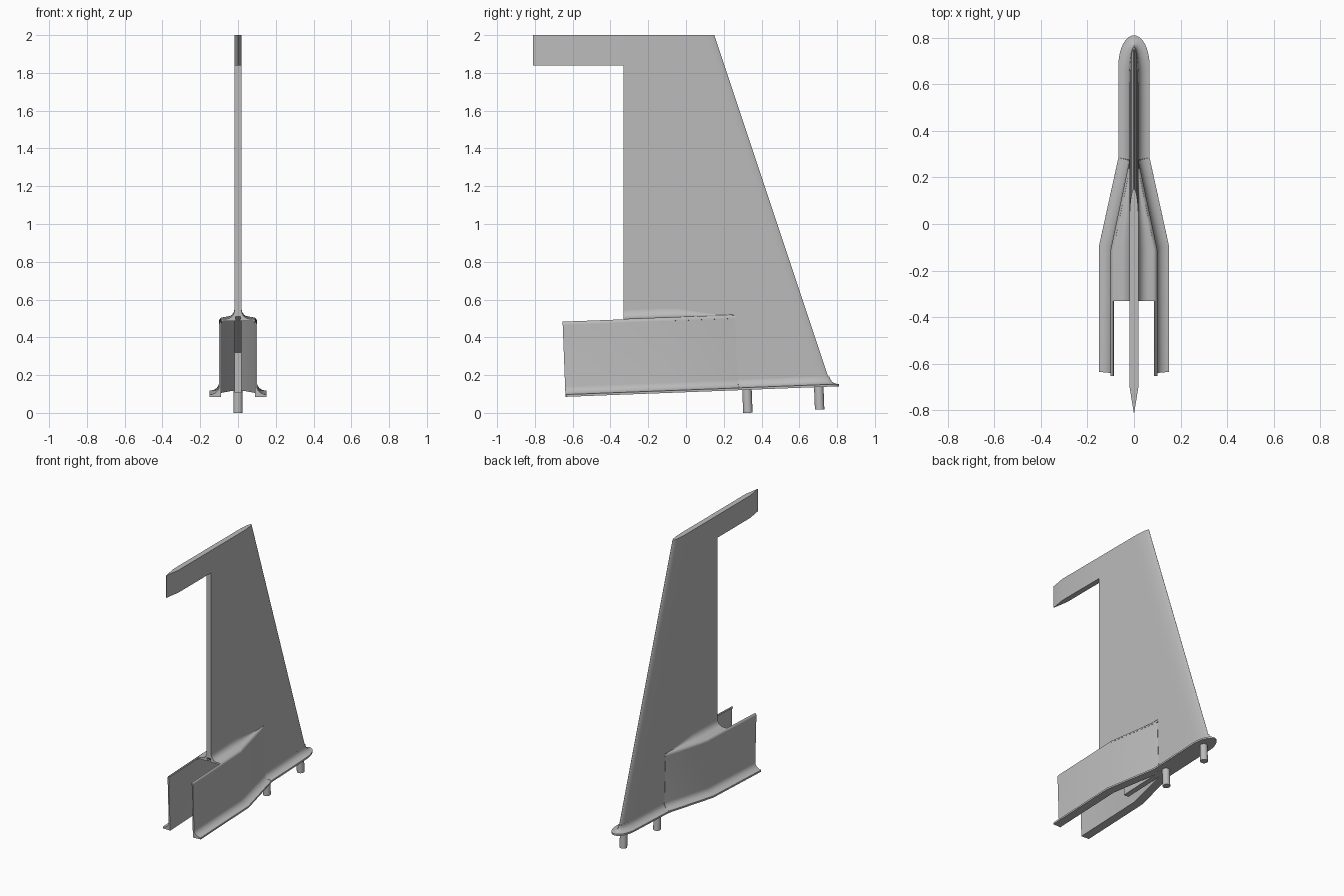
import bpy, bmesh, math
from mathutils import Vector

cube = bpy.data.objects.get("Cube")
if cube:
    bpy.data.objects.remove(cube, do_unlink=True)

grey = bpy.data.materials.new("light_grey")
grey.use_nodes = True
grey.diffuse_color = (0.5, 0.5, 0.5, 1)
grey.node_tree.nodes["Principled BSDF"].inputs["Base Color"].default_value = (0.5, 0.5, 0.5, 1)

SLOPE = 0.0385   # the base rises towards the back
T = 0.019        # half thickness of the fin


def base_z(y):
    return 0.085 + SLOPE * (y + 0.64)


def top_z(y):
    return 0.485 + SLOPE * (y + 0.65)


def loft(name, rings, mirror=False):
    """Skin closed rings of equal length and cap both ends."""
    bm = bmesh.new()
    rows = [[bm.verts.new(p) for p in ring] for ring in rings]
    n = len(rows[0])
    for a, b in zip(rows, rows[1:]):
        for i in range(n):
            j = (i + 1) % n
            bm.faces.new((a[i], a[j], b[j], b[i]))
    bm.faces.new(rows[0][::-1])
    bm.faces.new(rows[-1])
    if mirror:
        twin = bmesh.ops.duplicate(bm, geom=bm.verts[:] + bm.edges[:] + bm.faces[:])["geom"]
        for v in twin:
            if isinstance(v, bmesh.types.BMVert):
                v.co.x *= -1
    bmesh.ops.remove_doubles(bm, verts=bm.verts[:], dist=1e-5)
    bmesh.ops.recalc_face_normals(bm, faces=bm.faces[:])
    mesh = bpy.data.meshes.new(name)
    bm.to_mesh(mesh)
    bm.free()
    obj = bpy.data.objects.new(name, mesh)
    bpy.context.collection.objects.link(obj)
    finish(obj)
    return obj


def finish(obj):
    obj.data.materials.append(grey)
    bpy.ops.object.select_all(action="DESELECT")
    obj.select_set(True)
    bpy.context.view_layer.objects.active = obj
    bpy.ops.object.shade_smooth_by_angle(angle=math.radians(30))


def arc(cx, cz, rx, rz, start, end, steps=6):
    angles = [math.radians(start + (end - start) * i / steps) for i in range(steps + 1)]
    return [(cx + rx * math.cos(a), cz + rz * math.sin(a)) for a in angles]


# Fin blade: horizontal sections with an elliptical leading edge
def blade_ring(z, trail):
    lead = 0.15 + (2 - z) / 3
    edge = [(T * math.sin(a), lead - 0.13 * (1 - math.cos(a)))
            for a in [math.pi / 2 * i / 8 for i in range(9)]]
    half = edge + [(T, trail)]
    return [(x, y, z) for x, y in half] + [(-x, y, z) for x, y in half[:0:-1]]


foot = [(x, y, base_z(y)) for x, y, z in blade_ring(0.14, -0.08)]
loft("fin_blade", [foot, blade_ring(0.32, -0.08), blade_ring(0.51, -0.33),
                   blade_ring(1.84, -0.33), blade_ring(2, -0.33)])

# Horn at the top, tapering to a sharp trailing edge
horn = [(T, -0.33), (T, -0.70), (0.001, -0.81), (-0.001, -0.81), (-T, -0.70), (-T, -0.33)]
loft("top_horn", [[(x, y, z) for x, y in horn] for z in (1.84, 2)])


# Side skirts: thin walls with a flared foot and a rounded top edge
def skirt_ring(y, wall, rim, rim_y):
    zb, zt = base_z(y), top_z(y)
    inner = max(wall - 0.01, 0.008)
    r = min(0.02, wall - 0.006)
    foot = [(inner, zb), (rim, zb)] + arc(rim, zb + 0.055, rim - wall, 0.043, 270, 180)
    crown = arc(wall - r, zt - 0.02, r, 0.02, 0, 60)
    ri = max(r - 0.009, 0.001)
    under = arc(wall - r, zt - 0.02, ri, 0.011, 60, 0)
    ring = []
    for x, z in foot + crown + under:
        f = max(0, min(1, (x - wall) / (rim - wall)))
        ring.append((x, y + f * (rim_y - y) - SLOPE * (z - zb), z))
    return ring


loft("side_skirts", [skirt_ring(-0.638, 0.10, 0.15, -0.635),
                     skirt_ring(-0.10, 0.10, 0.15, -0.093),
                     skirt_ring(0.275, 0.021, 0.067, 0.285)], mirror=True)


# Cover between the skirts, filleted up into the fin
def cover_ring(y):
    wall = 0.10 if y < -0.11 else 0.10 - (y + 0.11) * 0.079 / 0.375
    zt = top_z(y)
    r = min(0.02, wall * 0.5)
    f = max(0.002, min(0.045, (wall - T - r) * 0.9))
    upper = arc(wall - r, zt - 0.02, r, 0.02, 0, 90) + arc(T + f, zt + f, f, f, 270, 180)
    lower = [(0.01, zt - 0.012), (wall - r, zt - 0.012), (max(wall - 0.009, 0.01), zt - 0.022)]
    return [(x, y, z) for x, z in upper + lower]


loft("skirt_cover", [cover_ring(y) for y in
                     (-0.33, -0.11, -0.04, 0.03, 0.09, 0.14, 0.19, 0.23, 0.264)], mirror=True)


# Flared base around the front of the fin
def flange_ring(wall, wall_y, rim, rim_y):
    points = [(0, 0, 0), (1, 0, 0)]
    points += [(u, v, 1) for u, v in arc(1, 0.055, 1, 0.043, 270, 180)] + [(0, 0.055, 0)]
    ring = []
    for k, (u, v, keep) in enumerate(points):
        inside = k in (0, len(points) - 1)
        x = 0 if inside else wall + u * (rim - wall)
        y = wall_y + u * (rim_y - wall_y)
        ring.append((x, y, base_z(y) + v))
    return ring


nose = [flange_ring(T, 0.275, 0.067, 0.285)]
for i in range(11):
    a = math.pi / 2 * i / 10
    nose.append(flange_ring(T * math.cos(a), 0.63 + 0.13 * math.sin(a),
                            0.067 * math.cos(a), 0.68 + 0.13 * math.sin(a)))
loft("base_flange", nose, mirror=True)

# Mounting pins, square to the sloping base
for name, y, low in (("rear_pin", 0.325, 0.0), ("front_pin", 0.705, 0.018)):
    high = base_z(y) + 0.01
    bpy.ops.mesh.primitive_cylinder_add(vertices=24, radius=0.025, depth=high - low,
                                        location=(0, y, (high + low) / 2),
                                        rotation=(SLOPE, 0, 0))
    pin = bpy.context.object
    pin.name = name
    finish(pin)
